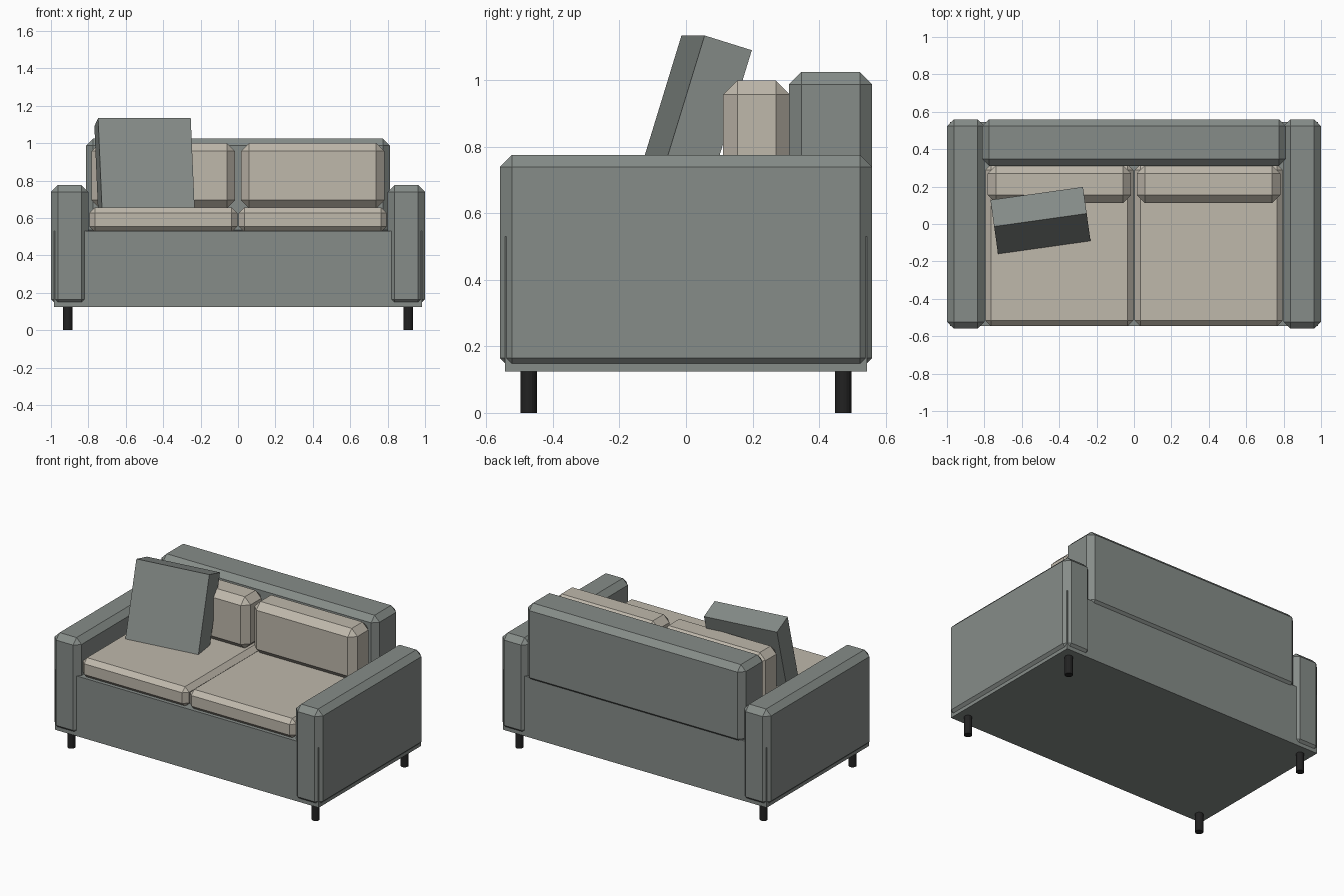
import bpy
import bmesh
import math

if "Cube" in bpy.data.objects:
    bpy.data.objects.remove(bpy.data.objects["Cube"])


def material(name, rgb):
    m = bpy.data.materials.new(name)
    m.diffuse_color = (*rgb, 1.0)
    m.use_nodes = True
    m.node_tree.nodes["Principled BSDF"].inputs["Base Color"].default_value = m.diffuse_color
    return m


GREY = material("grey fabric", (0.24, 0.265, 0.25))
BEIGE = material("beige fabric", (0.52, 0.48, 0.41))
BLACK = material("black legs", (0.016, 0.016, 0.016))


def add_object(name, bm, mat):
    mesh = bpy.data.meshes.new(name)
    bm.to_mesh(mesh)
    bm.free()
    mesh.materials.append(mat)
    obj = bpy.data.objects.new(name, mesh)
    bpy.context.collection.objects.link(obj)
    return obj


def box(name, xs, ys, zs, mat, chamfer=0.0):
    """Box given by its x, y and z ranges, with flat chamfered edges."""
    bm = bmesh.new()
    bmesh.ops.create_cube(bm, size=1.0)
    for v in bm.verts:
        for i, (lo, hi) in enumerate((xs, ys, zs)):
            v.co[i] = lo if v.co[i] < 0 else hi
    if chamfer:
        bmesh.ops.bevel(bm, geom=bm.edges[:], offset=chamfer, offset_type='OFFSET',
                        segments=1, affect='EDGES', clamp_overlap=True)
    return add_object(name, bm, mat)


def mirrored(s, lo, hi):
    return (lo, hi) if s > 0 else (-hi, -lo)


# Body and backrest
box("base", (-0.983, 0.983), (-0.545, 0.545), (0.125, 0.53), GREY)
box("backrest", (-0.812, 0.812), (0.31, 0.56), (0.50, 1.025), GREY, 0.037)

# Arms, cushions and legs on each side
for s, side in ((-1, "left"), (1, "right")):
    box(side + "_arm", mirrored(s, 0.80, 1.0), (-0.56, 0.56), (0.128, 0.776), GREY, 0.037)
    box(side + "_seat_cushion", mirrored(s, 0.004, 0.795), (-0.545, 0.32),
        (0.525, 0.657), BEIGE, 0.03)
    box(side + "_back_cushion", mirrored(s, 0.015, 0.782), (0.112, 0.313),
        (0.652, 1.0), BEIGE, 0.043)
    for y, end in ((-0.473, "front"), (0.473, "back")):
        bm = bmesh.new()
        bmesh.ops.create_cone(bm, cap_ends=True, segments=16, radius1=0.025,
                              radius2=0.025, depth=0.13)
        leg = add_object(end + "_" + side + "_leg", bm, BLACK)
        leg.location = (s * 0.91, y, 0.065)

# Loose pillow leaning on the left back cushion
pillow = box("pillow", (-0.25, 0.25), (-0.075, 0.075), (-0.25, 0.25), GREY)
pillow.location = (-0.50, 0.019, 0.874)
pillow.rotation_euler = (-0.30, 0.0, math.radians(8))
